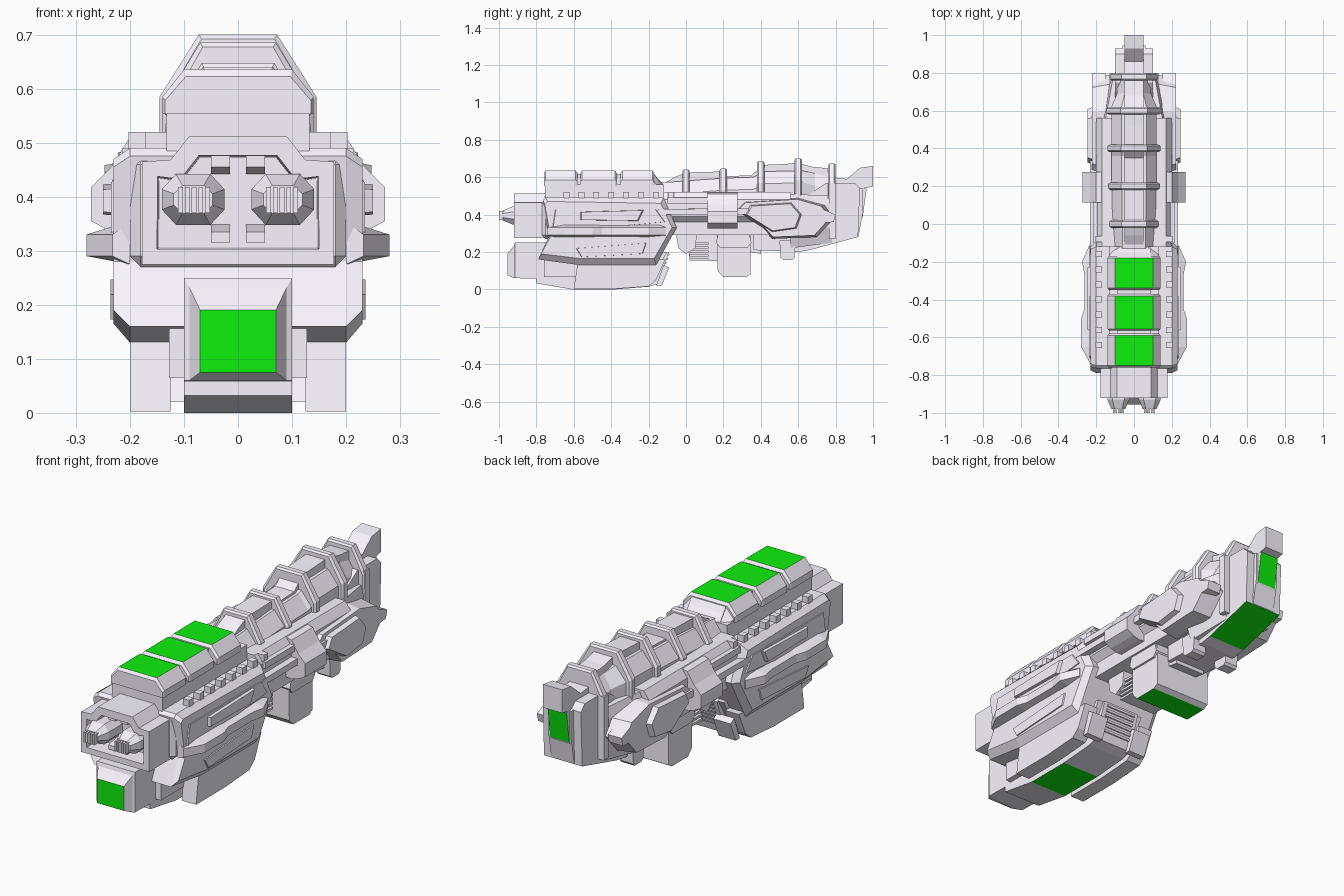
import bpy, bmesh
from mathutils import Vector

if "Cube" in bpy.data.objects:
    bpy.data.objects.remove(bpy.data.objects["Cube"])

green = bpy.data.materials.new("green_panel")
green.diffuse_color = (0.004, 0.87, 0.004, 1)
green.use_nodes = True
green.node_tree.nodes["Principled BSDF"].inputs["Base Color"].default_value = green.diffuse_color
grey = bpy.data.materials.new("pale_hull")
grey.diffuse_color = (0.95, 0.92, 1.0, 1)
grey.use_nodes = True
grey.node_tree.nodes["Principled BSDF"].inputs["Base Color"].default_value = grey.diffuse_color


def skin(name, rings, mirror=False, bevel=0, paint=None, recess=None):
    """Bridge equal-length point rings, cap the ends; optionally paint or recess faces by direction."""
    bm = bmesh.new()
    loops = [[bm.verts.new(p) for p in r] for r in rings]
    n = len(loops[0])
    for a, b in zip(loops, loops[1:]):
        for i in range(n):
            bm.faces.new((a[i], a[(i + 1) % n], b[(i + 1) % n], b[i]))
    bm.faces.new(loops[0])
    bm.faces.new(loops[-1])
    bmesh.ops.recalc_face_normals(bm, faces=bm.faces)
    if recess:
        d, width, depth = recess
        f = max(bm.faces, key=lambda f: f.normal.dot(Vector(d)) + f.calc_area())
        bmesh.ops.inset_region(bm, faces=[f], thickness=width)
        bmesh.ops.inset_region(bm, faces=[f], thickness=0.004, depth=-depth)
    if paint:
        for f in bm.faces:
            if f.normal.dot(Vector(paint).normalized()) > 0.999:
                f.material_index = 1
    me = bpy.data.meshes.new(name)
    bm.to_mesh(me)
    bm.free()
    me.materials.append(grey)
    me.materials.append(green)
    ob = bpy.data.objects.new(name, me)
    bpy.context.collection.objects.link(ob)
    if bevel:
        m = ob.modifiers.new("chamfer", 'BEVEL')
        m.width, m.segments, m.limit_method = bevel, 1, 'ANGLE'
    if mirror:
        ob.modifiers.new("mirror", 'MIRROR')
    return ob


def side(name, pts, x0, x1, scale=1, **kw):
    """Side profile (y, z) extruded across x; outer end may shrink."""
    cy = sum(p[0] for p in pts) / len(pts)
    cz = sum(p[1] for p in pts) / len(pts)
    outer = [(x1, cy + (y - cy) * scale, cz + (z - cz) * scale) for y, z in pts]
    return skin(name, [[(x0, y, z) for y, z in pts], outer], **kw)


def cross(name, stations, **kw):
    """Symmetric cross-sections given as (y, right-hand (x, z) points)."""
    return skin(name, [[(x, y, z) for x, z in h] + [(-x, y, z) for x, z in reversed(h)]
                       for y, h in stations], **kw)


def box(name, x0, x1, y0, y1, z0, z1, **kw):
    return side(name, [(y0, z0), (y1, z0), (y1, z1), (y0, z1)], x0, x1, **kw)


# Front hull with chamfered flanks
inner = [(-.765, .475), (-.735, .28), (-.79, .16), (-.57, .13), (-.16, .13), (-.05, .33), (-.12, .49), (-.75, .49)]
outer = [(-.755, .455), (-.725, .28), (-.775, .19), (-.57, .165), (-.17, .165), (-.075, .33), (-.135, .46), (-.74, .47)]
skin("front_hull", [[(x, y, z) for y, z in p] for x, p in
                    ((-.23, outer), (-.2, inner), (.2, inner), (.23, outer))])
flare = [(-.74, .232), (-.65, .28), (-.5, .28), (-.45, .262), (-.27, .262), (-.2, .275), (-.11, .235)]
skin("side_flare", [[(.2, y, .275), (f, y, .29), (f, y, .33), (.2, y, .355)] for y, f in flare], mirror=True)
side("upper_side_panel", [(-.73, .3), (-.71, .43), (-.15, .43), (-.1, .36)], .21, .235, .95, mirror=True)
side("side_slot_panel", [(-.57, .37), (-.57, .415), (-.22, .425), (-.25, .365)], .22, .25, .93, mirror=True)
side("lower_side_ledge", [(-.57, .17), (-.6, .22), (-.2, .25), (-.22, .19)], .2, .236, .92, mirror=True)

# Keel with green underside, side skids and tilted rear plates
side("keel", [(-.8, .2), (-.8, .032), (-.61, 0), (-.38, 0), (-.2, .014), (-.15, .03), (-.09, .2)], -.1, .1,
     paint=(0, 0, -1))
side("keel_shoulder", [(-.76, .2), (-.76, .065), (-.18, .065), (-.1, .2)], -.128, .128)
side("side_skid", [(-.58, .14), (-.6, .003), (-.38, .003), (-.2, .016), (-.16, .05), (-.11, .16)],
     .125, .2, mirror=True)
side("rear_tilted_plate", [(-.16, .02), (-.13, .02), (-.09, .115), (-.12, .13)], .08, .17, mirror=True)
for i in range(6):
    y, z = -.142 + i * .0078, .07 + i * .022
    side("rear_grille_bar", [(y, z), (y + .012, z), (y + .016, z + .01), (y, z + .012)], -.08, .08)

# Green-faced nose under the muzzle
cross("lower_nose", [(-.955, [(.07, .075), (.07, .19)]), (-.92, [(.09, .06), (.09, .232)]),
                     (-.915, [(.1, .06), (.1, .25)]), (-.72, [(.1, .056), (.1, .25)])], paint=(0, -1, 0))

# Muzzle housing with recessed front
cross("muzzle_housing", [(y, [(.178, .275), (.178, .465), (.125, .468), (.09, .512)])
                         for y in (-.92, -.74)], recess=((0, -1, 0), .04, .09))
box("muzzle_back_collar", -.2, .2, -.77, -.72, .27, .48, bevel=.02)
for z0, z1, s0, s1 in ((.315, .35, .315, .335), (.44, .475, .455, .475)):
    skin("muzzle_wedge", [[(x, -.9, s0), (x, -.82, z0), (x, -.82, z1), (x, -.9, s1)]
                          for x in (.015, .05)], mirror=True)


def hexagon(y, w, h):
    return [(.083 + x * w, y, .395 + z * h) for x, z in
            ((-1, -.4), (-.55, -1), (.55, -1), (1, -.4), (1, .4), (.55, 1), (-.55, 1), (-1, .4))]


skin("twin_barrel", [hexagon(-.82, .058, .047), hexagon(-.93, .058, .047),
                     hexagon(-.98, .036, .026)], mirror=True)
for i in range(5):
    x = .052 + i * .0125
    box("barrel_fin", x, x + .009, -1, -.94, .37, .418, mirror=True)

# Segmented green top cover
box("cover_base", -.132, .132, -.755, -.12, .48, .56)
side("cover_core", [(-.75, .55), (-.73, .618), (-.17, .618), (-.12, .55)], -.09, .09)
dome = [(.14, .553), (.14, .585), (.1, .635)]
low = [(.135, .553), (.135, .578), (.097, .622)]
for y0, y1 in ((-.76, -.58), (-.565, -.37), (-.35, -.17)):
    cross("top_cover", [(y0, low), (y0 + .01, dome), (y1 - .01, dome), (y1, low)], paint=(0, 0, 1))
cross("cover_rear_slope", [(-.18, low), (-.12, [(.11, .52), (.11, .53), (.07, .56)])])
for i in range(8):
    y = -.08 - i * .08
    box("shoulder_tooth", .17, .203, y - .016, y + .016, .475, .52, mirror=True)

# Middle body and bars
cross("middle_body", [(y, [(.17, .29), (.17, .36), (.2, .39), (.2, .48), (.17, .52)]) for y in (-.12, .56)])
cross("rear_taper", [(.56, [(.13, .22), (.17, .33), (.17, .46), (.15, .51)]),
                     (.78, [(.1, .25), (.12, .33), (.12, .45), (.11, .5)])])
side("side_bar", [(-.17, .4), (-.15, .43), (.58, .435), (.61, .4)], .19, .232, .98, mirror=True)
side("upper_rail", [(-.1, .46), (-.1, .49), (.12, .49), (.12, .46)], .19, .215, mirror=True)

# Side hub
hub = [(.16, .33, .52), (.2, .325, .51), (.235, .335, .455), (.272, .355, .417)]
skin("side_hub", [[(x, .115, a), (x, .275, a), (x, .275, b), (x, .115, b)] for x, a, b in hub], mirror=True)

# Octagonal upper tube with spine and rings
tube = [(-.14, .11, .57), (.2, .118, .595), (.36, .118, .6), (.42, .12, .63),
        (.62, .12, .635), (.69, .09, .62), (.78, .09, .6)]
cross("upper_tube", [(y, [(w, .46), (w, h - .065), (w * .55, h)]) for y, w, h in tube])
spine = [(-.13, .5), (-.13, .56), (-.06, .6), (0, .625), (.19, .63), (.22, .605), (.35, .61),
         (.41, .665), (.52, .67), (.6, .675), (.68, .655), (.78, .645), (.82, .5)]
side("tube_spine", spine, -.05, .05)
for y, top, w in ((0, .64, .13), (.2, .647, .135), (.4, .685, .14), (.6, .7, .145), (.78, .673, .13)):
    arch = [(w, .49), (w, top - .115), (w * .5, top)]
    small = [(x * .93, z - .008) for x, z in arch]
    cross("tube_ring", [(y - .02, small), (y - .012, arch), (y + .012, arch), (y + .02, small)])
box("rear_ring_band", .08, .13, .765, .8, .27, .57, mirror=True)

# Rear side fairing
side("rear_fairing", [(.25, .42), (.3, .47), (.6, .49), (.74, .45), (.79, .38), (.7, .28),
                      (.46, .27), (.38, .36)], .13, .222, .92, mirror=True)
side("fairing_outer_plate", [(.3, .4), (.33, .455), (.57, .47), (.63, .4), (.6, .32), (.46, .3)],
     .19, .247, .85, mirror=True)
side("fairing_tail", [(.6, .43), (.63, .47), (.8, .4), (.79, .36), (.65, .35)], .15, .222, mirror=True)

# Rear block, back column with green panel, and top stub
side("rear_block", [(.36, .31), (.36, .21), (.6, .2), (.66, .21), (.92, .28), (.93, .54), (.9, .57), (.75, .57)],
     -.1, .1, paint=(0, .07, -.26))
side("back_column", [(.9, .28), (.922, .282), (.945, .405), (.945, .54), (.9, .55)], -.06, .06)
side("back_panel", [(.93, .36), (.945, .39), (.966, .54), (.93, .54)], -.05, .05, paint=(0, .15, -.021))
side("rear_top_stub", [(.78, .5), (.78, .6), (.86, .59), (.93, .65), (1, .66), (1, .55), (.95, .54)], -.05, .05)

# Underside: magazine, ribs, bracket, small foot
side("magazine", [(.165, .3), (.17, .095), (.2, .065), (.32, .065), (.345, .08), (.345, .3)],
     -.15, .15, paint=(0, 0, -1))
side("magazine_collar", [(.16, .25), (.18, .225), (.33, .225), (.35, .25), (.34, .29), (.17, .29)], -.16, .16)
side("front_bracket", [(-.06, .33), (-.04, .22), (0, .19), (.05, .22), (.06, .31)], -.11, .11)
side("rib_core", [(0, .3), (.02, .16), (.17, .15), (.17, .3)], -.06, .06)
for i in range(5):
    z = .155 + i * .021
    box("underside_rib", -.1, .1, .02, .12, z, z + .011)
side("magazine_link", [(.34, .3), (.34, .2), (.4, .19), (.4, .3)], -.08, .08)
side("small_foot", [(.5, .26), (.505, .17), (.52, .158), (.57, .158), (.58, .17), (.585, .26)], .06, .13, mirror=True)
